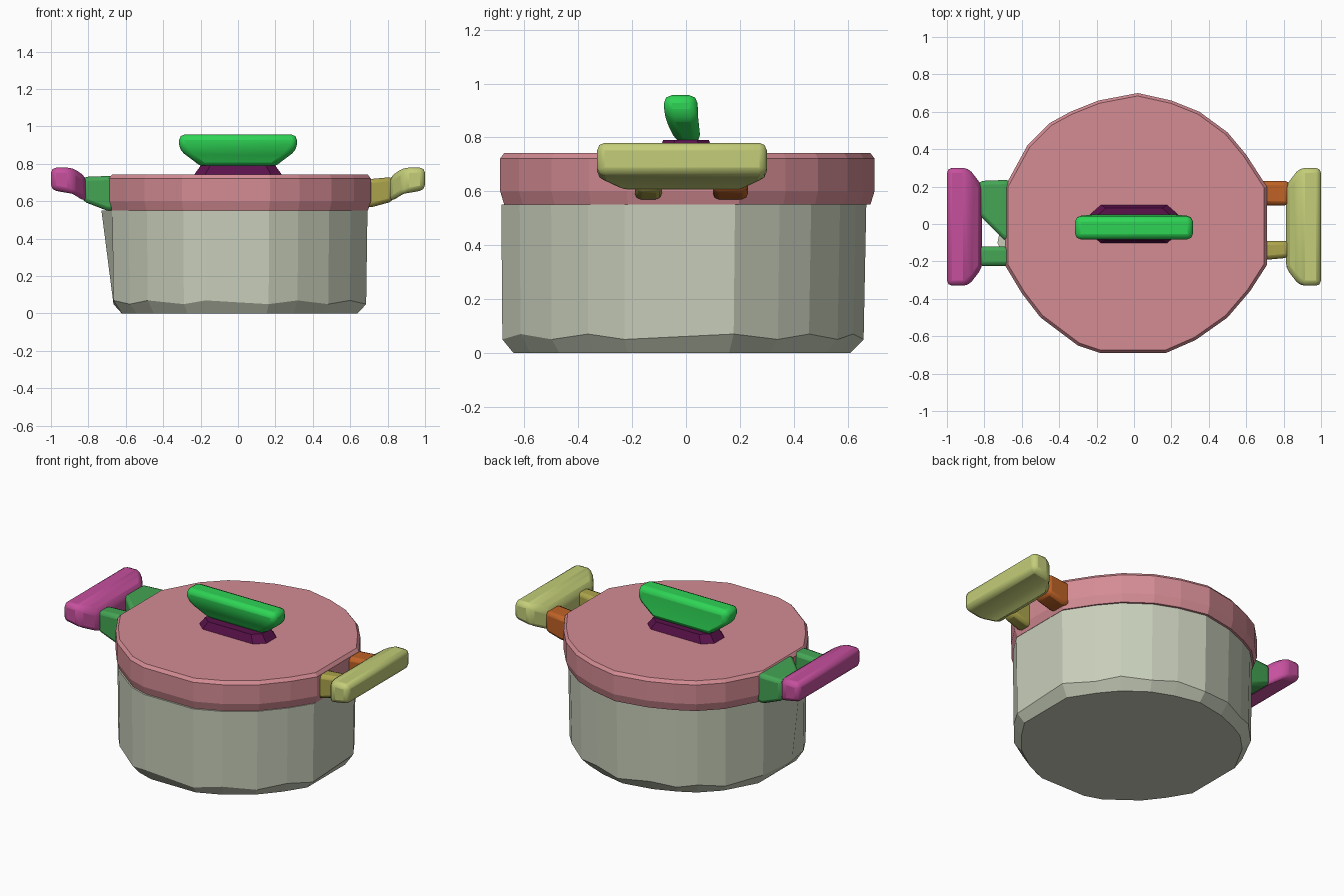
import bpy, bmesh

cube = bpy.data.objects.get("Cube")
if cube:
    bpy.data.objects.remove(cube, do_unlink=True)


def srgb(c):
    return tuple((v / 255 / 12.92) if v < 11 else ((v / 255 + 0.055) / 1.055) ** 2.4 for v in c)


def material(name, *rgb):
    m = bpy.data.materials.new(name)
    m.use_nodes = True
    col = (*srgb(rgb), 1)
    m.diffuse_color = col
    m.node_tree.nodes["Principled BSDF"].inputs["Base Color"].default_value = col
    return m


pot_grey = material("pale grey green", 200, 206, 186)
pink = material("dusty pink", 212, 140, 148)
bright_green = material("bright green", 46, 212, 85)
leaf_green = material("leaf green", 68, 165, 84)
purple = material("dark purple", 92, 18, 76)
magenta = material("magenta", 198, 80, 158)
olive = material("light olive", 195, 205, 120)
mustard = material("mustard", 172, 164, 76)
orange = material("burnt orange", 190, 98, 38)


def loft(name, rings, mat, bevel=0.0, segments=2):
    """Skin a stack of equal-length rings, cap both ends and soften the edges."""
    bm = bmesh.new()
    loops = [[bm.verts.new(p) for p in ring] for ring in rings]
    n = len(loops[0])
    for a, b in zip(loops, loops[1:]):
        for i in range(n):
            j = (i + 1) % n
            bm.faces.new((a[i], a[j], b[j], b[i]))
    bm.faces.new(loops[0])
    bm.faces.new(loops[-1])
    bmesh.ops.recalc_face_normals(bm, faces=bm.faces)
    mesh = bpy.data.meshes.new(name)
    bm.to_mesh(mesh)
    bm.free()
    mesh.materials.append(mat)
    ob = bpy.data.objects.new(name, mesh)
    bpy.context.collection.objects.link(ob)
    if bevel:
        mod = ob.modifiers.new("Soft edges", "BEVEL")
        mod.width = bevel
        mod.segments = segments
        mod.limit_method = "ANGLE"
        mod.angle_limit = 0.4
    return ob


def rect_z(z, hx, y0, y1):
    return [(-hx, y0, z), (hx, y0, z), (hx, y1, z), (-hx, y1, z)]


def rect_x(x, y0, y1, z0, z1):
    return [(x, y0, z0), (x, y1, z0), (x, y1, z1), (x, y0, z1)]


# Hand-cut, slightly irregular round outline shared by pot and lid
outline = [(0.02, 0.70), (-0.19, 0.66), (-0.34, 0.60), (-0.45, 0.54), (-0.57, 0.42),
           (-0.69, 0.20), (-0.69, -0.10), (-0.69, -0.22), (-0.60, -0.37), (-0.50, -0.50),
           (-0.30, -0.65), (-0.18, -0.69), (0.17, -0.69), (0.33, -0.62), (0.50, -0.50),
           (0.62, -0.36), (0.71, -0.22), (0.71, 0.20), (0.60, 0.37), (0.50, 0.49),
           (0.35, 0.60), (0.20, 0.66)]


def ring(z, scale, dy=0.0, wobble=0.0):
    return [(x * scale, y * scale + dy, z + wobble * (i % 2))
            for i, (x, y) in enumerate(outline)]


# Pot body, with one rim corner pulled out beneath the side bracket
rim = ring(0.55, 0.975, -0.013)
rim[6] = (-0.73, -0.10, 0.55)
pot = loft("pot_body", [ring(0, 0.90, -0.02), ring(0.05, 0.965, -0.016, 0.02), rim], pot_grey)

# Lid
lid = loft("lid", [ring(0.55, 0.978), ring(0.60, 1.0), ring(0.722, 1.0), ring(0.742, 0.978)], pink)

# Lid stem: eight-sided tapered pad
pad = [(-1, -0.5), (-0.75, -1), (0.75, -1), (1, -0.5), (1, 0.5), (0.75, 1), (-0.75, 1), (-1, 0.5)]
loft("lid_stem", [[(x * hx, y * hy, z) for x, y in pad]
                  for z, hx, hy in ((0.735, 0.24, 0.105), (0.79, 0.20, 0.085))], purple)

# Lid grip
loft("lid_grip", [rect_z(0.78, 0.19, -0.035, 0.055), rect_z(0.875, 0.315, -0.08, 0.045),
                  rect_z(0.957, 0.315, -0.083, 0.042)], bright_green, 0.03)

# Side grips, flaring outward and up
for name, s, mat in (("left_grip", 1, olive), ("right_grip", -1, magenta)):
    loft(name, [rect_x(0.812 * s, -0.235, 0.205, 0.595, 0.73),
                rect_x(0.885 * s, -0.33, 0.30, 0.64, 0.78),
                rect_x(1.0 * s, -0.33, 0.30, 0.66, 0.78)], mat, 0.028)

# Brackets: side, inner y range, outer y range, inner z range
brackets = [("left_front_bracket", 1, (-0.19, -0.09), (-0.18, -0.09), (0.57, 0.72), mustard),
            ("left_back_bracket", 1, (0.10, 0.23), (0.10, 0.23), (0.57, 0.72), orange),
            ("right_front_bracket", -1, (-0.225, -0.12), (-0.225, -0.12), (0.55, 0.735), leaf_green),
            ("right_back_bracket", -1, (-0.10, 0.235), (0.05, 0.23), (0.55, 0.735), leaf_green)]
for name, s, inner, outer, z, mat in brackets:
    loft(name, [rect_x(0.66 * s, *inner, *z), rect_x(0.72 * s, *inner, *z) if s > 0 else
                rect_x(0.70 * s, inner[0] + 0.02 * (inner[0] > -0.11), inner[1], *z),
                rect_x(0.83 * s, *outer, 0.60, 0.73)], mat, 0.022)

# Smooth shading on the softened parts only
bpy.ops.object.select_all(action="DESELECT")
for ob in bpy.context.collection.objects:
    if ob.type == "MESH" and ob.modifiers.get("Soft edges"):
        ob.select_set(True)
        bpy.context.view_layer.objects.active = ob
bpy.ops.object.shade_smooth_by_angle(angle=0.6)
